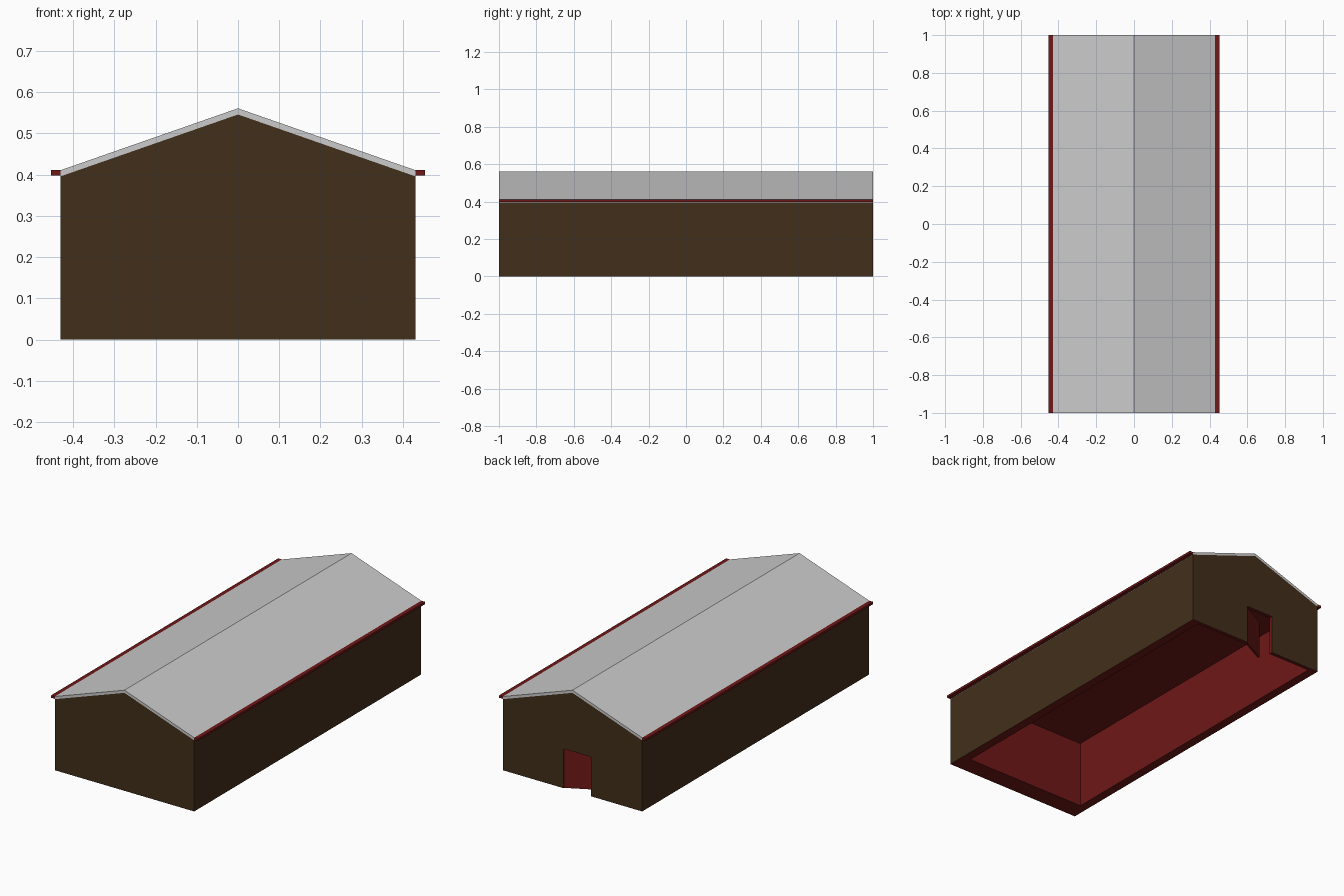
import bpy
import math

if "Cube" in bpy.data.objects:
    bpy.data.objects.remove(bpy.data.objects["Cube"])


def material(name, rgb):
    m = bpy.data.materials.new(name)
    m.diffuse_color = (*rgb, 1)
    m.use_nodes = True
    m.node_tree.nodes["Principled BSDF"].inputs["Base Color"].default_value = m.diffuse_color
    return m


brown = material("brown_boards", (0.055, 0.028, 0.011))
red = material("red_paint", (0.16, 0.009, 0.009))


def extrude_y(name, profile, y0, y1, mats=()):
    """Solid made from an (x, z) outline swept along y."""
    n = len(profile)
    verts = [(x, y, z) for y in (y0, y1) for x, z in profile]
    faces = [tuple(range(n)), tuple(range(2 * n - 1, n - 1, -1))]
    faces += [(i, i + n, (i + 1) % n + n, (i + 1) % n) for i in range(n)]
    mesh = bpy.data.meshes.new(name)
    mesh.from_pydata(verts, [], faces)
    for m in mats:
        mesh.materials.append(m)
    obj = bpy.data.objects.new(name, mesh)
    bpy.context.collection.objects.link(obj)
    return obj


def box(name, x0, x1, y0, y1, z0, z1, mats=()):
    return extrude_y(name, [(x0, z0), (x1, z0), (x1, z1), (x0, z1)], y0, y1, mats)


def cut(target, cutter):
    """Carve a red-lined space; the helper stays hidden."""
    for p in cutter.data.polygons:
        p.material_index = 1
    mod = target.modifiers.new(cutter.name, 'BOOLEAN')
    mod.operation = 'DIFFERENCE'
    mod.solver = 'EXACT'
    mod.object = cutter
    cutter.hide_render = True
    cutter.display_type = 'WIRE'


W, EAVE, RIDGE, T = 0.43, 0.396, 0.546, 0.015
mats = (brown, red)

# Gabled walls with a red underside
walls = extrude_y("walls", [(-W, 0), (W, 0), (W, EAVE), (0, RIDGE), (-W, EAVE)], -1, 1, mats)
for p in walls.data.polygons:
    if p.center.z < 0.001:
        p.material_index = 1

# Open-bottomed room and doorway in the back wall
cut(walls, box("room_cutter", -0.38, 0.38, -0.895, 0.98, -0.1, 0.38, mats))
cut(walls, box("doorway_cutter", -0.115, 0.055, 0.9, 1.1, -0.05, 0.22, mats))

# Roof sheet following the gable
extrude_y("roof", [(-W, EAVE), (0, RIDGE), (W, EAVE),
                   (W, EAVE + T), (0, RIDGE + T), (-W, EAVE + T)], -1, 1)

# Red gutters along both eaves
for side, x in (("left", -W - 0.0115), ("right", W + 0.0115)):
    box(side + "_gutter", x - 0.0115, x + 0.0115, -1, 1, 0.398, 0.411, (red,))

# Door leaf standing ajar, swung inward on its hinge
door = box("door", -0.17, 0, -0.01, 0, 0, 0.217, (red,))
door.location = (0.055, 0.995, 0)
door.rotation_euler.z = math.radians(27)
